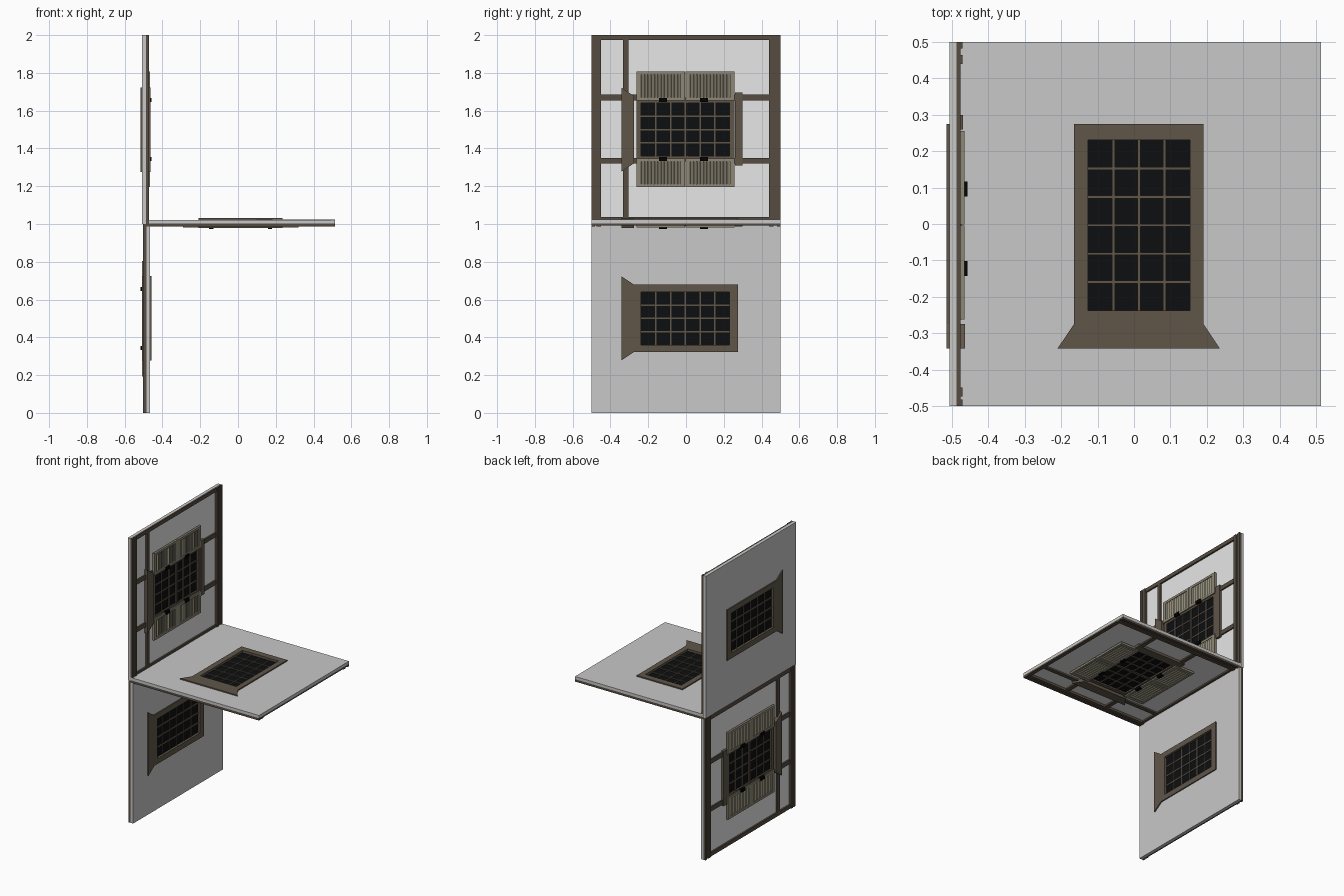
import bpy, bmesh, math
from mathutils import Matrix

if "Cube" in bpy.data.objects:
    bpy.data.objects.remove(bpy.data.objects["Cube"])

def material(name, rgb):
    m = bpy.data.materials.new(name)
    m.diffuse_color = (*rgb, 1)
    m.use_nodes = True
    m.node_tree.nodes["Principled BSDF"].inputs["Base Color"].default_value = m.diffuse_color
    return m

GREY = material("grey plaster", (0.58, 0.58, 0.58))
LIGHT = material("light plaster", (0.80, 0.80, 0.80))
WOOD = material("brown frame wood", (0.115, 0.092, 0.066))
TIMBER = material("dark timber", (0.092, 0.073, 0.052))
SHUTTER = material("pale shutter wood", (0.27, 0.245, 0.18))
GLASS = material("dark glass", (0.004, 0.0045, 0.005))
IRON = material("black iron", (0.001, 0.001, 0.001))

# Each panel is modelled upright: x is depth, y is width, z is height
def box(bm, x0, x1, y0, y1, z0, z1):
    m = Matrix.Translation(((x0+x1)/2, (y0+y1)/2, (z0+z1)/2))
    m = m @ Matrix.Diagonal((x1-x0, y1-y0, z1-z0, 1))
    bmesh.ops.create_cube(bm, size=1, matrix=m)

def prism(bm, x0, x1, profile):
    """Extrude a (y, z) outline through the depth."""
    f = bm.faces.new([bm.verts.new((x0, y, z)) for y, z in profile])
    r = bmesh.ops.extrude_face_region(bm, geom=[f])
    vs = [v for v in r["geom"] if isinstance(v, bmesh.types.BMVert)]
    bmesh.ops.translate(bm, verts=vs, vec=(x1-x0, 0, 0))

def ring(bm, x0, x1, outer, inner):
    """Rectangular frame with an opening; rectangles are y0, y1, z0, z1."""
    def corners(r):
        return [(r[0], r[2]), (r[1], r[2]), (r[1], r[3]), (r[0], r[3])]
    o = [bm.verts.new((x0, *c)) for c in corners(outer)]
    i = [bm.verts.new((x0, *c)) for c in corners(inner)]
    fs = [bm.faces.new((o[k], o[(k+1) % 4], i[(k+1) % 4], i[k])) for k in range(4)]
    r = bmesh.ops.extrude_face_region(bm, geom=fs)
    vs = [v for v in r["geom"] if isinstance(v, bmesh.types.BMVert)]
    bmesh.ops.translate(bm, verts=vs, vec=(x1-x0, 0, 0))

parts = []
def finish(name, bm, *mats, rule=None):
    bmesh.ops.recalc_face_normals(bm, faces=bm.faces)
    if rule:
        for f in bm.faces:
            f.material_index = rule(f)
    me = bpy.data.meshes.new(name)
    bm.to_mesh(me)
    bm.free()
    for m in mats:
        me.materials.append(m)
    parts.append((name, me))

PANES = (-0.238, 0.231, 0.36, 0.64)

# Plaster wall with a window opening; the timbered side is lighter
bm = bmesh.new()
ring(bm, -0.0205, -0.001, (-0.5, 0.5, 0, 1), (-0.25, 0.24, 0.345, 0.655))
finish("plaster_wall", bm, GREY, LIGHT, rule=lambda f: int(f.normal.x > 0.5))

# Timber framing
bm = bmesh.new()
box(bm, -0.001, 0.010, -0.45, 0.44, 0.973, 1)
box(bm, -0.001, 0.010, -0.45, 0.44, 0, 0.037)
box(bm, -0.001, 0.010, -0.333, -0.305, 0.037, 0.973)
for z in (0.32, 0.655):
    for y0, y1 in ((-0.45, -0.333), (-0.305, -0.26), (0.255, 0.44)):
        box(bm, -0.001, 0.009, y0, y1, z, z + 0.03)
for y0, y1, s in ((-0.5, -0.45, 1), (0.44, 0.5, -1)):
    box(bm, -0.001, 0.010, y0, y1, 0, 1)
    outer, inner = (y0, y1) if s > 0 else (y1, y0)
    for a, b in ((outer, outer + s*0.018), (inner - s*0.024, inner)):
        box(bm, 0.010, 0.0155, min(a, b), max(a, b), 0, 1)
finish("timber_framing", bm, TIMBER)

# Window casing: lining, plain-side surround, flared sills and head board
bm = bmesh.new()
ring(bm, -0.021, 0.012, (-0.262, 0.256, 0.33, 0.67), PANES)
ring(bm, -0.0285, -0.0205, (-0.275, 0.275, 0.3215, 0.6775), PANES)
flare = [(-0.342, 0.2765), (-0.275, 0.3215), (-0.275, 0.6775), (-0.342, 0.7225)]
prism(bm, -0.0285, -0.0205, flare)
prism(bm, -0.001, 0.0225, flare)
box(bm, -0.001, 0.0165, 0.26, 0.299, 0.31, 0.695)
finish("window_casing", bm, WOOD)

# Glazing bars: six by four panes, heavier bar in the middle
bm = bmesh.new()
y0, y1, z0, z1 = PANES
for i in range(1, 6):
    y, h = y0 + (y1-y0)*i/6, 0.004
    box(bm, -0.017, 0.006, y-h, y+h, z0, z1)
for i in range(1, 4):
    z = z0 + (z1-z0)*i/4
    box(bm, -0.0165, 0.0055, y0, y1, z-0.004, z+0.004)
for y in (-0.011, 0.004):
    box(bm, 0.004, 0.010, y, y+0.007, z0, z1)
finish("glazing_bars", bm, WOOD)

bm = bmesh.new()
box(bm, -0.012, 0.002, y0, y1, z0, z1)
finish("glass", bm, GLASS)

# Open shutters: two framed leaves on each side, filled with slats
bm = bmesh.new()
for z0, z1 in ((0.196, 0.347), (0.653, 0.807)):
    for y0, y1 in ((-0.262, -0.004), (-0.002, 0.256)):
        a, b, c, d = y0 + 0.024, y1 - 0.024, z0 + 0.016, z1 - 0.016
        ring(bm, 0.006, 0.0205, (y0, y1, z0, z1), (a, b, c, d))
        box(bm, 0.008, 0.012, a, b, c, d)
        n = 12
        p = (b - a) / n
        for i in range(n):
            y = a + i*p
            # wedge-shaped slat
            f = [bm.verts.new((x, yy, zz)) for zz in (c, d)
                 for x, yy in ((0.012, y), (0.019, y + p*0.15), (0.012, y + p*0.9))]
            for q in ((0, 1, 2), (3, 5, 4), (0, 3, 4, 1), (1, 4, 5, 2), (2, 5, 3, 0)):
                bm.faces.new([f[k] for k in q])
finish("shutters", bm, SHUTTER)

# Iron hinges
bm = bmesh.new()
for y in (-0.143, 0.075):
    for z in (0.334, 0.645):
        box(bm, 0.008, 0.0285, y, y + 0.042, z, z + 0.022)
finish("hinges", bm, IRON)

# Three copies of the panel turned about one shared edge
for tag, angle, z in (("upper", 0, 1.0), ("level", 90, 1.002), ("lower", 180, 1.0)):
    for name, me in parts:
        ob = bpy.data.objects.new(f"{tag}_{name}", me)
        ob.matrix_world = (Matrix.Translation((-0.4865, 0, z))
                           @ Matrix.Rotation(math.radians(angle), 4, 'Y'))
        bpy.context.collection.objects.link(ob)
